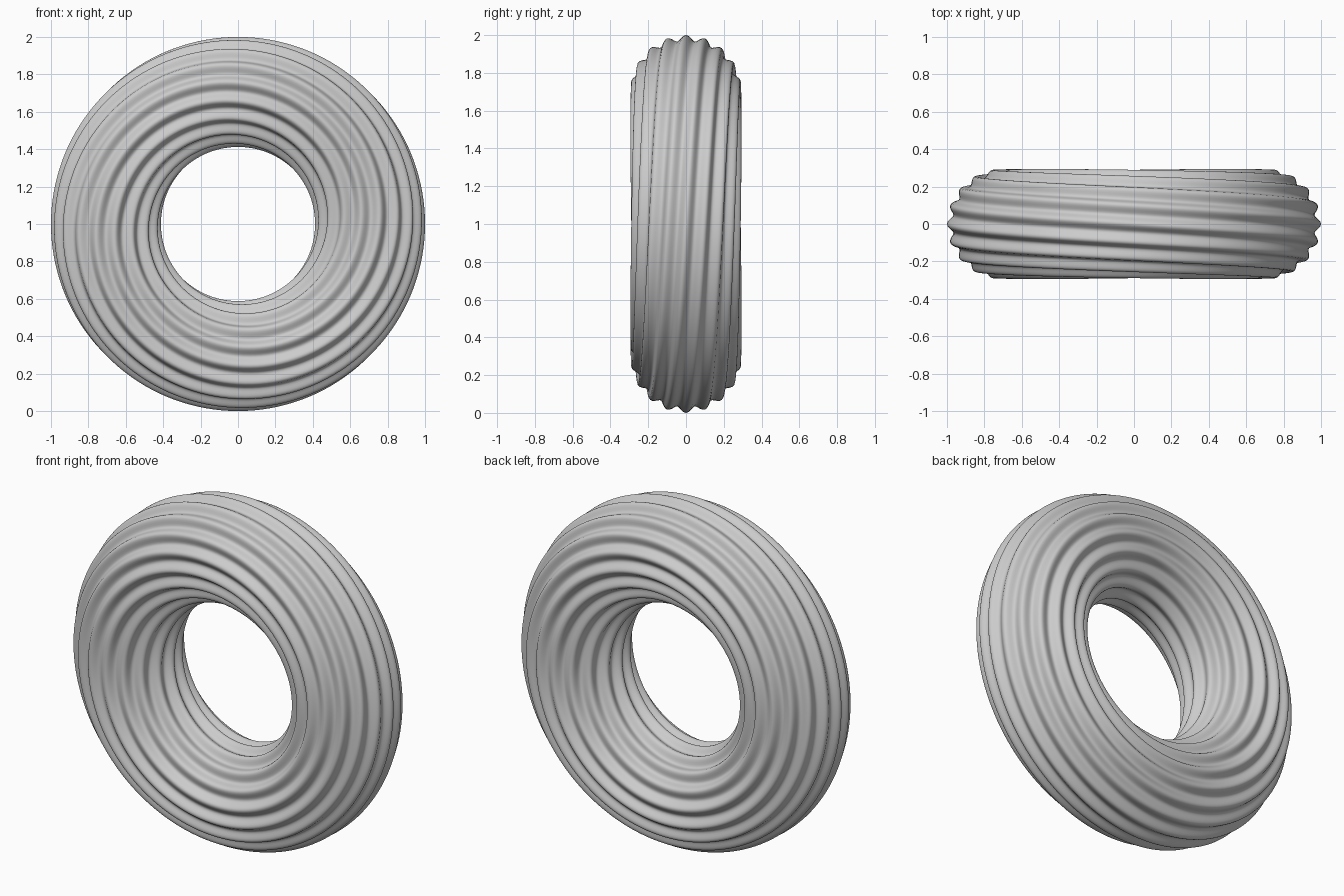
import bpy, bmesh
from math import sin, cos, tau

if "Cube" in bpy.data.objects:
    bpy.data.objects.remove(bpy.data.objects["Cube"])

RING_R, TUBE_R, RIDGE = 0.706, 0.279, 0.015   # main radius, tube radius, ridge height
RIDGES, TWIST = 18, 4                         # ridges round the tube, ridge steps per turn
N_RING, N_TUBE = 144, 216

# Ridged ring: a tube whose rounded ridges spiral slowly around it
bm = bmesh.new()
rows = []
for i in range(N_RING):
    a = tau * i / N_RING
    row = []
    for j in range(N_TUBE):
        # grid follows the ridges so that they stay smooth
        t = tau * j / N_TUBE + a * TWIST / RIDGES
        r = TUBE_R + RIDGE * cos(RIDGES * t - TWIST * a)
        d = RING_R + r * cos(t)
        row.append(bm.verts.new((d * cos(a), r * sin(t), 1 + d * sin(a))))
    rows.append(row)

# Closing the loop shifts the grid by the accumulated twist
shift = N_TUBE * TWIST // RIDGES
for i in range(N_RING):
    off = shift if i == N_RING - 1 else 0
    a, b = rows[i], rows[(i + 1) % N_RING]
    for j in range(N_TUBE):
        k = (j + 1) % N_TUBE
        bm.faces.new((a[j], a[k], b[(k + off) % N_TUBE], b[(j + off) % N_TUBE]))
bmesh.ops.recalc_face_normals(bm, faces=bm.faces)
for f in bm.faces:
    f.smooth = True

mesh = bpy.data.meshes.new("ridged_ring")
bm.to_mesh(mesh)
bm.free()
bpy.context.collection.objects.link(bpy.data.objects.new("ridged_ring", mesh))
